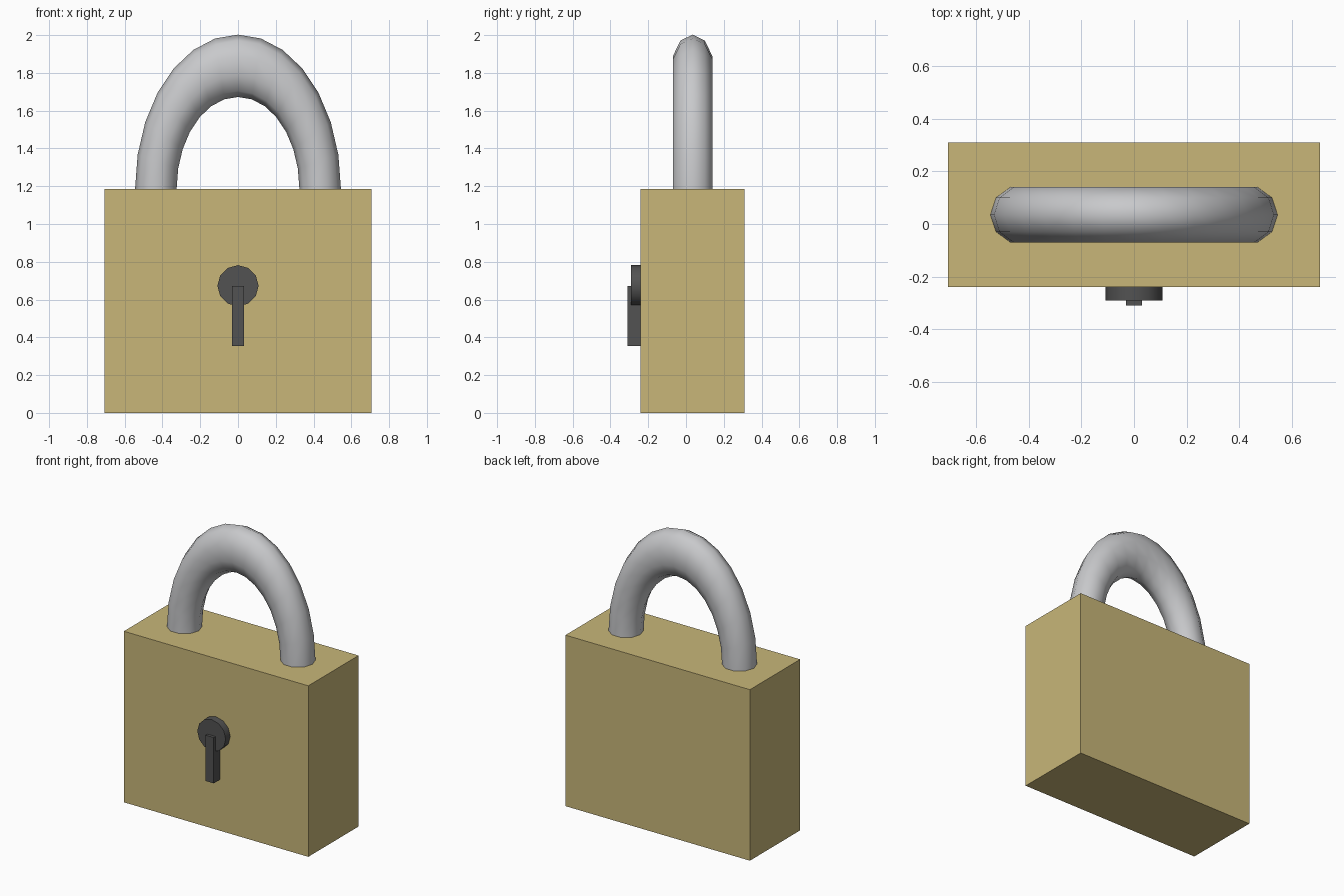
import bpy, bmesh
from math import pi, sin, cos
from mathutils import Matrix, Vector

cube = bpy.data.objects.get("Cube")
if cube:
    bpy.data.objects.remove(cube, do_unlink=True)


def material(name, rgb):
    mat = bpy.data.materials.new(name)
    mat.use_nodes = True
    colour = (*rgb, 1.0)
    mat.diffuse_color = colour
    mat.node_tree.nodes["Principled BSDF"].inputs["Base Color"].default_value = colour
    return mat


def add_object(name, bm, mat):
    bmesh.ops.recalc_face_normals(bm, faces=bm.faces)
    mesh = bpy.data.meshes.new(name)
    bm.to_mesh(mesh)
    bm.free()
    mesh.materials.append(mat)
    obj = bpy.data.objects.new(name, mesh)
    bpy.context.collection.objects.link(obj)
    return obj


def box(name, low, high, mat):
    low, high = Vector(low), Vector(high)
    bm = bmesh.new()
    bmesh.ops.create_cube(bm, size=1)
    bmesh.ops.scale(bm, vec=high - low, verts=bm.verts)
    bmesh.ops.translate(bm, vec=(low + high) / 2, verts=bm.verts)
    return add_object(name, bm, mat)


def smooth(obj, angle):
    bpy.ops.object.select_all(action="DESELECT")
    obj.select_set(True)
    bpy.context.view_layer.objects.active = obj
    bpy.ops.object.shade_smooth_by_angle(angle=angle)


brass = material("brass", (0.58, 0.47, 0.19))
steel = material("steel", (0.58, 0.585, 0.6))
dark = material("dark metal", (0.085, 0.085, 0.085))

BODY_TOP = 1.185
BODY_FRONT = -0.24

# Lock body
box("body", (-0.707, BODY_FRONT, 0), (0.707, 0.31, BODY_TOP), brass)

# Shackle: a ten-sided section swept along a tall half ring, legs sunk in the body
SIDES, STEPS = 10, 14
MAJOR, MINOR, STRETCH, SHACKLE_Y = 0.435, 0.11, 1.5, 0.035
bm = bmesh.new()
rings = []
for i in range(-1, STEPS + 2):
    a = pi * min(max(i, 0), STEPS) / STEPS
    sink = 0.1 if i in (-1, STEPS + 1) else 0
    ring = []
    for j in range(SIDES):
        b = 2 * pi * j / SIDES
        r = MAJOR + MINOR * cos(b)
        ring.append(bm.verts.new((r * cos(a), SHACKLE_Y + MINOR * sin(b),
                                  BODY_TOP + STRETCH * r * sin(a) - sink)))
    rings.append(ring)
for r0, r1 in zip(rings, rings[1:]):
    for j in range(SIDES):
        k = (j + 1) % SIDES
        bm.faces.new((r0[j], r0[k], r1[k], r1[j]))
bm.faces.new(rings[0])
bm.faces.new(rings[-1])
smooth(add_object("shackle", bm, steel), pi / 3)

# Round keyhole plate
bm = bmesh.new()
bmesh.ops.create_cone(bm, cap_ends=True, segments=12, radius1=0.109, radius2=0.109, depth=0.1)
bmesh.ops.transform(bm, verts=bm.verts, matrix=Matrix.Translation((0, BODY_FRONT, 0.673))
                    @ Matrix.Rotation(pi / 2, 4, "X"))
smooth(add_object("keyhole_disc", bm, dark), pi / 4)

# Keyhole slot bar
box("keyhole_slot", (-0.031, -0.31, 0.355), (0.031, BODY_FRONT + 0.03, 0.672), dark)
